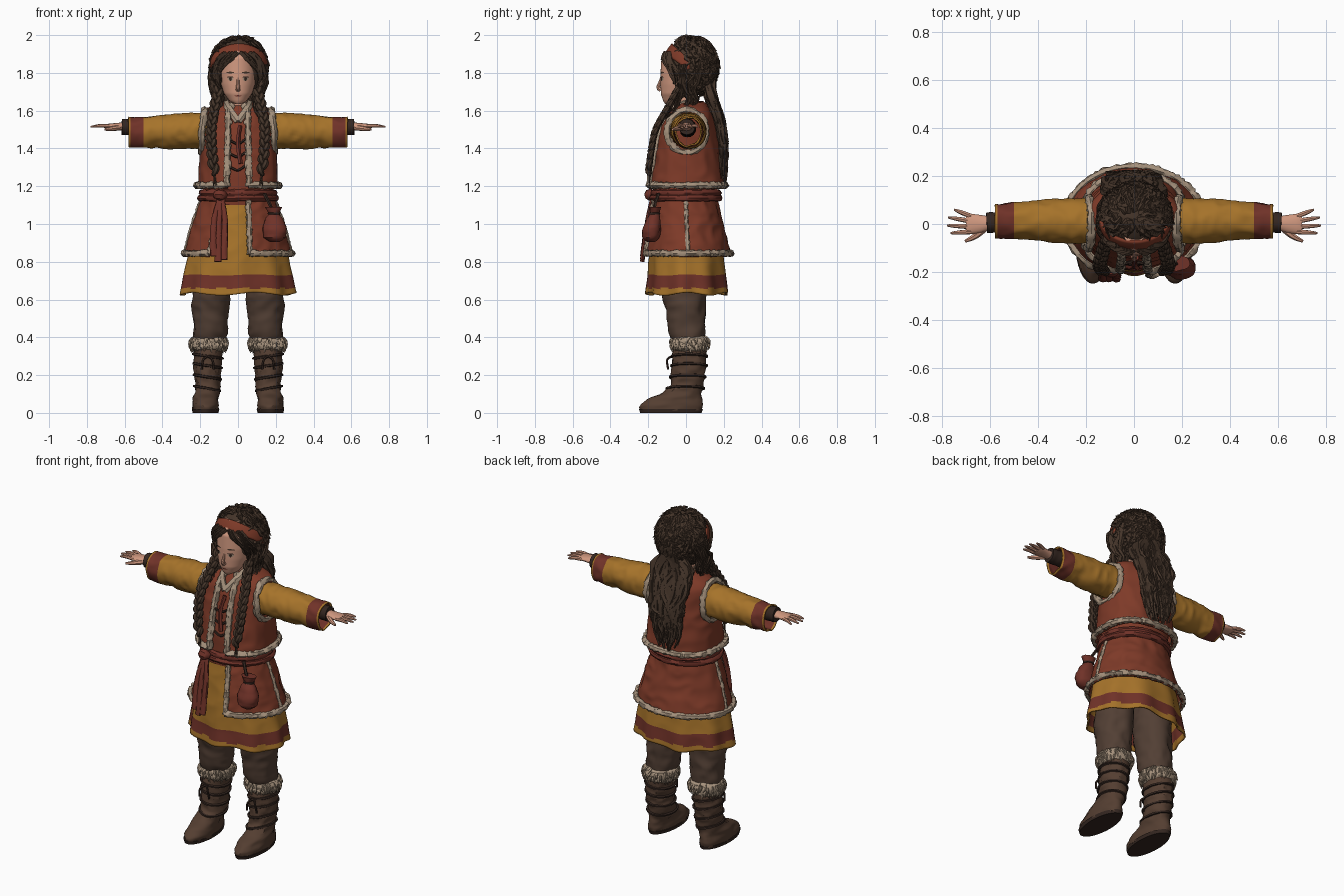
import bpy, bmesh, math, random
from math import sin, cos, pi, radians
from mathutils import Vector, noise

random.seed(7)
uni = random.uniform
if "Cube" in bpy.data.objects:
    bpy.data.objects.remove(bpy.data.objects["Cube"])


def material(name, *rgb):
    m = bpy.data.materials.new(name)
    m.use_nodes = True
    col = [((c / 255 + 0.055) / 1.055) ** 2.4 for c in rgb] + [1]
    m.diffuse_color = col
    m.node_tree.nodes["Principled BSDF"].inputs["Base Color"].default_value = col
    return m


RED = material("russet cloth", 126, 58, 40)
MAROON = material("dark russet band", 112, 50, 40)
GOLD = material("mustard cloth", 166, 115, 42)
HAIR = material("dark brown hair", 68, 52, 41)
TROUSER = material("brown trousers", 82, 63, 52)
BOOT = material("boot leather", 84, 62, 49)
SOLE = material("dark leather", 52, 38, 32)
FUR = material("pale fur", 165, 145, 124)
SKIN = material("skin", 208, 152, 127)


def finish(bm, name, mats, thick=0, mirror=False, angle=40):
    bmesh.ops.recalc_face_normals(bm, faces=bm.faces)
    me = bpy.data.meshes.new(name)
    bm.to_mesh(me)
    bm.free()
    for m in mats:
        me.materials.append(m)
    me.shade_smooth()
    me.set_sharp_from_angle(angle=radians(angle))
    ob = bpy.data.objects.new(name, me)
    bpy.context.collection.objects.link(ob)
    if thick:
        mod = ob.modifiers.new("Thickness", "SOLIDIFY")
        mod.thickness, mod.offset = thick, -1
    if mirror:
        ob.modifiers.new("Mirror", "MIRROR").use_mirror_merge = False
    return ob


def grid_faces(bm, rows, wrap, caps=False, closed=False):
    n = len(rows[0])
    pairs = list(zip(rows, rows[1:])) + ([(rows[-1], rows[0])] if closed else [])
    for lo, hi in pairs:
        for i in range(n if wrap else n - 1):
            j = (i + 1) % n
            bm.faces.new((lo[i], lo[j], hi[j], hi[i]))
    if caps:
        bm.faces.new(rows[0][::-1])
        bm.faces.new(rows[-1])


def sheet(name, f, nu, nv, mats, wrap=True, caps=False, rule=None, **kw):
    """Surface from a function of u and v, coloured by a rule on face centres."""
    bm = bmesh.new()
    rows = [[bm.verts.new(f(i / nu, j / nv)) for i in range(nu if wrap else nu + 1)]
            for j in range(nv + 1)]
    grid_faces(bm, rows, wrap, caps)
    if rule:
        for face in bm.faces:
            face.material_index = rule(face.calc_center_median())
    return finish(bm, name, mats, **kw)


def ring(prof, t, a, off=0, amp=0, freq=14, axis="z", sq=1):
    """Point on a wrinkled body; rows are (position, centre pair, radius pair), angle 0 faces front."""
    lo, hi = prof[0], prof[-1]
    for p, q in zip(prof, prof[1:]):
        if p[0] <= t <= q[0]:
            lo, hi = p, q
            break
    k = min(1, max(0, (t - lo[0]) / (hi[0] - lo[0])))
    c1, c2, r1, r2 = [x + (y - x) * k for x, y in zip(lo[1:], hi[1:])]
    s, c = [math.copysign(abs(w) ** sq, w) for w in (sin(a), cos(a))]

    def at(o):
        p, q = c1 + (r1 + o) * s, c2 - (r2 + o) * c
        return Vector((p, q, t)) if axis == "z" else Vector((t, p, q))
    if amp:
        n = noise.noise(at(0) * freq)
        off += amp * (0.5 - 2 * abs(n) + noise.noise(at(0) * freq * 0.5))
    return at(off)


def lathe(name, prof, mats, nu=32, nv=24, a0=0, a1=2 * pi, t0=None, t1=None, shape=None, **kw):
    lo = prof[0][0] if t0 is None else t0
    hi = prof[-1][0] if t1 is None else t1
    sh = shape or {}
    full = a1 - a0 > 2 * pi - 0.01
    return sheet(name, lambda u, v: ring(prof, lo + (hi - lo) * v, a0 + (a1 - a0) * u, **sh),
                 nu, nv, mats, wrap=full, **kw)


def spline(*pts):
    pts = [Vector(p) for p in pts]
    ext = [2 * pts[0] - pts[1]] + pts + [2 * pts[-1] - pts[-2]]

    def f(t):
        x = min(max(t, 0), 1) * (len(pts) - 1)
        i = min(int(x), len(pts) - 2)
        k = x - i
        a, b, c, d = ext[i:i + 4]
        return 0.5 * (2 * b + (c - a) * k + (2 * a - 5 * b + 4 * c - d) * k ** 2
                      + (3 * b - a - 3 * c + d) * k ** 3)
    return f


def strand(bm, path, rad, n=8, sides=5, flat=1, rough=0, closed=False, up=None):
    rows = []
    for i in range(n if closed else n + 1):
        t = i / n
        a, b = (t - 0.01, t + 0.01) if closed else (max(t - 0.01, 0), min(t + 0.01, 1))
        tan = (path(b) - path(a)).normalized()
        up = Vector(up) if up else tan.orthogonal()
        up = (up - tan * up.dot(tan)).normalized()
        side = tan.cross(up)
        r = rad(t) if callable(rad) else rad
        rows.append([bm.verts.new(path(t) + (side * cos(w) + up * sin(w) * flat) * r * (1 + uni(-rough, rough)))
                     for w in (2 * pi * j / sides for j in range(sides))])
    grid_faces(bm, rows, True, not closed, closed)


def strands(name, paths, rad, mat, mirror=False, **kw):
    bm = bmesh.new()
    for p in paths:
        strand(bm, p, rad, **kw)
    return finish(bm, name, [mat], mirror=mirror)


# Body profiles
VEST = [(1.19, 0, .005, .213, .2), (1.3, 0, .005, .205, .185), (1.42, 0, .01, .2, .168), (1.52, 0, .015, .2, .145),
        (1.58, 0, .025, .195, .125), (1.61, 0, .03, .175, .1), (1.63, 0, .03, .12, .085), (1.65, 0, .03, .07, .06)]
SHIRT = [(1.1, 0, 0, .175, .16), (1.3, 0, .005, .19, .17), (1.42, 0, .01, .187, .152), (1.52, 0, .015, .185, .13),
         (1.6, 0, .02, .14, .095), (1.65, 0, .01, .05, .05)]
COAT = [(.83, 0, .01, .285, .228), (.9, 0, .008, .268, .213), (1, 0, .003, .24, .193), (1.1, 0, 0, .205, .175),
        (1.18, 0, 0, .18, .163)]
TUNIC = [(.63, 0, .008, .302, .215), (.72, 0, .008, .288, .205), (.86, 0, .005, .258, .195), (1, 0, 0, .215, .175),
         (1.17, 0, 0, .165, .15)]
HEAD = [(1.635, 0, -.085, .015, .025), (1.65, 0, -.065, .045, .055), (1.69, 0, -.05, .074, .083),
        (1.74, 0, -.035, .09, .1), (1.8, 0, -.02, .1, .115), (1.88, 0, -.01, .1, .12), (1.95, 0, 0, .06, .08)]
torso = dict(amp=.006, freq=11, sq=.85)


# Tunic with pleats and a hem band
def pleat(u, v):
    z, a = .63 + .54 * v, 2 * pi * u
    p = ring(TUNIC, z, a, off=.011 * (1 - v) ** 2 * cos(9 * a), amp=.003, freq=9)
    p.z += .008 * (1 - v) ** 4 * sin(5 * a)
    return p


sheet("tunic", pleat, 90, 54, [GOLD, MAROON], thick=.008, rule=lambda c: int(.66 < c.z < .73))

# Shirt, vest and open coat skirt
lathe("inner_shirt", SHIRT, [RED], nv=30, shape=torso)
lathe("vest", VEST, [RED], nu=72, nv=36, a0=.2, a1=2 * pi - .2, shape=torso, thick=.012)
GAP_L, GAP_R = .22, 2 * pi - .56
lathe("coat_skirt", COAT, [RED], nu=80, nv=30, a0=GAP_L, a1=GAP_R,
      shape=dict(amp=.007, freq=13), thick=.01)


# Fur trims that follow the garments
def along(prof, a0, a1, z0, z1, off=.004, sq=1):
    return lambda t: ring(prof, z0 + (z1 - z0) * t, a0 + (a1 - a0) * t, off, sq=sq)


fur = dict(sides=7, rough=.28)
strands("vest_hem_fur", [along(VEST, .2, 2 * pi - .2, 1.205, 1.205, sq=.85)], .018, FUR, n=110, **fur)
strands("vest_front_fur", [along(VEST, .22, .2, 1.2, 1.63, sq=.85)], .018, FUR, mirror=True, n=40, **fur)
strands("armhole_fur", [lambda t: Vector((.192 - .016 * max(0, sin(2 * pi * t)), .005 + .104 * cos(2 * pi * t),
                                         1.49 + .112 * sin(2 * pi * t)))], .018, FUR,
        mirror=True, closed=True, n=56, **fur)
strands("coat_hem_fur", [along(COAT, GAP_L, GAP_R, .845, .845)], .017, FUR, n=120, **fur)
strands("coat_edge_fur", [along(COAT, GAP_L, GAP_L + .05, .84, 1.14), along(COAT, GAP_R, GAP_R + .06, .84, 1.14)],
        .015, FUR, n=32, **fur)
strands("coat_side_fur", [along(COAT, pi / 2, pi / 2, .85, 1.13, 0)], .011, FUR, mirror=True, n=30, **fur)

# Belt, knot and hanging sash
strands("belt", [lambda t, z=z: ring(COAT, z, 2 * pi * t, .006) for z in (1.138, 1.165)], .018, MAROON,
        closed=True, n=60, sides=8, rough=.12)
strands("sash", [spline((-.09, -.175, 1.16), (x, -.205, 1.02), (x - .005, -.232, z))
                 for x, z in ((-.125, .83), (-.1, .8), (-.07, .81))],
        lambda t: .013 + .007 * t, MAROON, n=16, sides=8, flat=.6, rough=.1, up=(0, 1, 0))
strands("sash_knot", [spline((-.125, -.165, 1.15), (-.095, -.19, 1.155), (-.06, -.18, 1.15))],
        lambda t: .012 + .02 * sin(pi * t), MAROON, n=8, sides=8)

# Drawstring pouch on the left hip
POUCH = [(.905, .195, -.185, .025, .02), (.925, .195, -.185, .058, .043), (.97, .195, -.182, .065, .05),
         (1.03, .192, -.172, .045, .035), (1.055, .19, -.165, .024, .02), (1.09, .19, -.165, .044, .03)]
lathe("pouch", POUCH, [MAROON], nu=20, nv=16, caps=True, shape=dict(amp=.005, freq=30))
strands("pouch_cord", [lambda t: ring(POUCH, 1.055, 2 * pi * t, .003)], .007, SOLE, closed=True, n=20)
strands("pouch_strap", [spline((.19, -.16, 1.05), (.17, -.165, 1.1), (.14, -.145, 1.16))], .009, SOLE)

# Chest ties and collar
strands("chest_ties", [spline((-.04, -.165, z), (0, -.17 + (z - 1.3) * .1, z - .015), (.04, -.165, z + .01))
                       for z in (1.3, 1.37, 1.44)], .007, SOLE)
strands("chest_cord", [spline((.01, -.14, 1.52), (.0, -.168, 1.43), (.012, -.182, 1.32))], .012, MAROON, rough=.2)
strands("collar", [spline((.065, .0, 1.645), (.05, -.08, 1.615), (.0, -.128, 1.545))], .02, FUR,
        mirror=True, flat=.5, n=10, up=(0, 1, 0))

# Sleeves, forearms and hands
SLEEVE = [(.15, .01, 1.49, .09, .095), (.25, .012, 1.493, .094, .094), (.4, .015, 1.488, .08, .085),
          (.58, .014, 1.488, .073, .078)]
lathe("sleeves", SLEEVE, [GOLD, MAROON], nu=36, nv=43, mirror=True, thick=.008,
      shape=dict(amp=.008, freq=15, axis="x"), rule=lambda c: int(.5 < c.x < .568))
strands("wrist_wraps", [spline((.3, .01, 1.5), (.5, .01, 1.512), (.615, .005, 1.515))], .043, SOLE,
        mirror=True, n=20, sides=14, rough=.04)
PALM = [(.6, .003, 1.515, .028, .024), (.64, 0, 1.516, .038, .019), (.685, 0, 1.517, .043, .014),
        (.7, 0, 1.517, .04, .01)]
lathe("palms", PALM, [SKIN], nu=16, nv=8, caps=True, mirror=True, shape=dict(axis="x"))
bm = bmesh.new()
for y0, x1, y1 in ((.033, .75, .06), (.012, .775, .028), (-.011, .78, -.006), (-.032, .765, -.038)):
    strand(bm, spline((.68, y0, 1.517), ((.68 + x1) / 2, (y0 + y1) / 2, 1.52), (x1, y1, 1.514)),
           lambda t: .0105 - .006 * t ** 3, n=7, sides=7)
strand(bm, spline((.625, -.02, 1.51), (.665, -.052, 1.505), (.705, -.072, 1.5)),
       lambda t: .015 - .009 * t * t, n=7, sides=7)
finish(bm, "fingers", [SKIN], mirror=True)

# Trousers, boots and boot fur
LEG = [(.36, .153, .02, .075, .08), (.42, .15, .005, .09, .095), (.5, .146, 0, .092, .102), (.62, .14, -.01, .1, .113),
       (.8, .13, 0, .1, .11)]
lathe("trousers", LEG, [TROUSER], nv=36, mirror=True, shape=dict(amp=.009, freq=14))
FOOT = [(.012, .172, -.08, .068, .163), (.04, .172, -.08, .07, .165), (.075, .17, -.062, .067, .143),
        (.1, .167, -.025, .067, .108), (.14, .163, .003, .066, .09), (.25, .16, .016, .072, .09),
        (.36, .157, .02, .08, .088)]
lathe("boots", FOOT, [BOOT], nv=44, caps=True, mirror=True, shape=dict(amp=.007, freq=22))
lathe("soles", [(0, .172, -.08, .068, .163), (.02, .172, -.08, .073, .169)], [SOLE], nv=1, caps=True, mirror=True)
strands("boot_straps", [lambda t, z=z: ring(FOOT, z + .012 * sin(2 * pi * t), 2 * pi * t, .003)
                        for z in (.13, .19, .25, .3)], .008, SOLE, mirror=True, closed=True, n=30)
strands("boot_laces", [spline((.16, -.075, .3), (.16 + d, -.1, .28), (.16 + d * 1.3, -.095, .23)) for d in (-.025, .025)],
        .006, SOLE, mirror=True)
CUFF = [(.325, .156, .02, .075, .078), (.34, .156, .02, .092, .094), (.37, .155, .02, .097, .098),
        (.395, .154, .02, .092, .094), (.41, .153, .02, .07, .075)]
lathe("boot_fur", CUFF, [FUR], nu=40, nv=12, mirror=True, shape=dict(amp=.008, freq=45))
tufts = []
for i in range(110):
    z, a = uni(.345, .405), uni(0, 2 * pi)
    tufts.append(spline(ring(CUFF, z, a, -.003), ring(CUFF, z - .015, a, .009),
                        ring(CUFF, z - .035, a + uni(-.15, .15), .012)))
strands("boot_fur_tufts", tufts, lambda t: .009 * (1.05 - t), FUR, mirror=True, n=3, sides=4)

# Head and face
lathe("head", HEAD, [SKIN], nu=40, nv=40, caps=True)
lathe("neck", [(1.56, 0, .0, .055, .052), (1.7, 0, -.015, .045, .05)], [SKIN], nu=20, nv=3)
strands("nose", [spline((0, -.13, 1.775), (0, -.14, 1.745), (0, -.147, 1.722), (0, -.132, 1.71))],
        lambda t: .006 + .007 * t, SKIN, n=8, sides=8)


def face_mark(name, a0, a1, z, h, mat, off, mirror=True):
    sheet(name, lambda u, v: ring(HEAD, z + h * (v - .5) * (.15 + sin(pi * u)), a0 + (a1 - a0) * u, off),
          10, 3, [mat], wrap=False, mirror=mirror)


face_mark("eye_whites", .24, .6, 1.768, .02, FUR, .002)
face_mark("irises", .34, .5, 1.768, .02, SOLE, .004)
face_mark("lashes", .22, .63, 1.778, .006, SOLE, .005)
face_mark("eyebrows", .18, .65, 1.802, .008, HAIR, .003)
face_mark("mouth", -.28, .28, 1.678, .007, MAROON, .002, mirror=False)


# Hair cap, headband and loose curls
def scalp(th, ph, s=1):
    return Vector((.005 + .143 * s * sin(th) * sin(ph), .024 - .138 * s * sin(th) * cos(ph), 1.835 + .15 * s * cos(th)))


def band_angle(ph):
    return .93 + .26 * ph * ph


sheet("hair_cap", lambda u, v: scalp(.02 + 3 * v, 2 * pi * u, 1 + .03 * noise.noise(scalp(3 * v, 2 * pi * u) * 30)),
      40, 28, [HAIR], caps=True)
sheet("headband", lambda u, v: scalp(band_angle(3.1 * u - 1.55) + .42 * (v - .5), 3.1 * u - 1.55, 1.075),
      32, 5, [RED], wrap=False, thick=.012)
locks = []
while len(locks) < 330:
    th, ph, ln = math.acos(uni(-.75, 1)), uni(-pi, pi), uni(.3, .55)
    mid = band_angle(ph)
    if abs(ph) < 1.6 and th + ln > mid - .2:
        continue
    tw = uni(-.5, .5)
    locks.append(spline(scalp(th, ph, .98), scalp(th + ln * .35, ph + tw, 1.07),
                        scalp(th + ln * .7, ph + tw * .3, 1.06), scalp(th + ln, ph + tw * .8, uni(1.06, 1.17))))
for sg in (-1, 1):
    # Fringe swept aside from a centre parting
    for i in range(16):
        p0, p1 = uni(.03, .6), uni(.72, 1.2)
        locks.append(spline(scalp(1.1, sg * p0, 1.03), scalp(1.38, sg * (p0 + .25), 1.1),
                            scalp(1.8, sg * p1, 1.1), scalp(uni(2, 2.3), sg * (p1 + uni(-.05, .15)), 1.14)))
    # Side locks falling onto the shoulders
    for i in range(18):
        locks.append(spline(scalp(uni(1.5, 1.7), sg * uni(1, 2.2), 1.04), (sg * uni(.11, .15), uni(-.05, .07), 1.73),
                            (sg * uni(.08, .13), uni(-.07, .08), 1.64), (sg * uni(.1, .15), uni(-.13, -.07), 1.56)))
strands("hair_locks", locks, lambda t: .017 * (1.03 - t) ** .6, HAIR, n=7, sides=5, flat=.6, rough=.15)

# Long wavy hair down the back
falls = []
for i in range(85):
    x, d, w, end = uni(-.115, .115), uni(-.015, .02), uni(-.03, .03), uni(1.19, 1.4)
    falls.append(spline(scalp(uni(1.2, 1.9), pi + x * 9, 1), (x + w, .125 + d, 1.7), (x * .95 - w, .165 + d, 1.58),
                        (x * .9 + w, .19 + d, 1.46), (x * .8 - w, .195 + d, (1.46 + end) / 2), (x * .7, .198 + d, end)))
strands("back_hair", falls, lambda t: .019 * (1.02 - t) ** .4, HAIR, n=22, sides=5, rough=.3)

# Plaited braids at the front
braid = spline((.1, -.03, 1.72), (.125, -.09, 1.61), (.142, -.15, 1.5), (.138, -.175, 1.38), (.122, -.195, 1.23))
plaits = []
for i in range(22):
    t, sg = i / 24, (-1) ** i
    plaits.append(spline(braid(t) + Vector((sg * .017, 0, .012)), braid(t + .03) + Vector((sg * .012, -.012, 0)),
                         braid(t + .07) - Vector((sg * .008, 0, .008))))
strands("front_braids", plaits, lambda t: .007 + .012 * sin(pi * t), HAIR, mirror=True, n=6, sides=7)
strands("braid_tips", [spline(braid(.92), braid(.97), braid(1) - Vector((uni(-.012, .012), 0, .03))) for i in range(5)],
        lambda t: .012 * (1.05 - t), HAIR, mirror=True, n=4)
